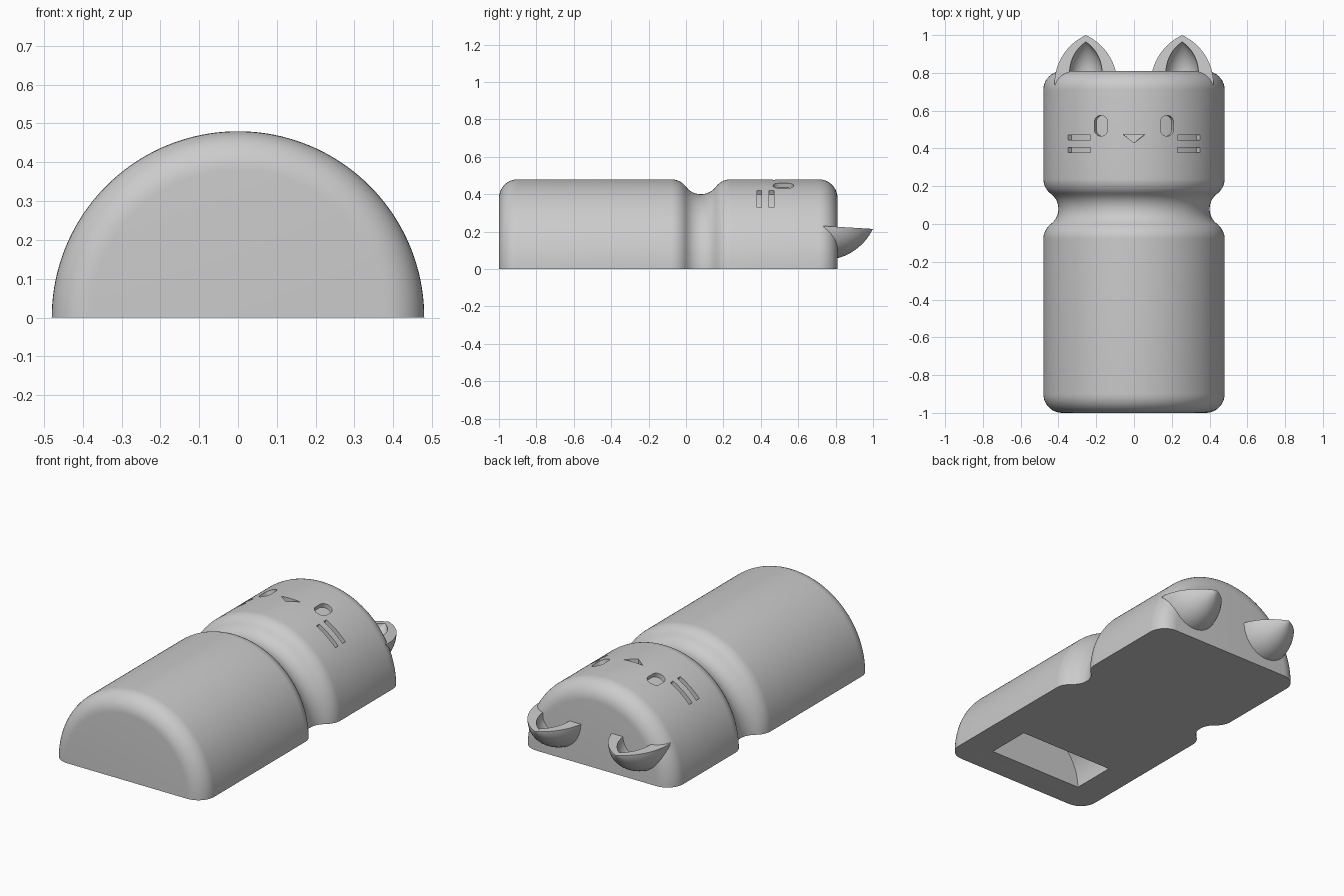
import bpy, bmesh
from math import pi, sin, cos, asin, atan2, hypot, radians
from mathutils import Matrix

if "Cube" in bpy.data.objects:
    bpy.data.objects.remove(bpy.data.objects["Cube"])

COLOR = (0.6, 0.6, 0.6, 1)
grey = bpy.data.materials.new("plain grey")
grey.use_nodes = True
grey.diffuse_color = COLOR
grey.node_tree.nodes["Principled BSDF"].inputs["Base Color"].default_value = COLOR


def make_object(name, bm):
    bmesh.ops.recalc_face_normals(bm, faces=bm.faces)
    mesh = bpy.data.meshes.new(name)
    bm.to_mesh(mesh)
    bm.free()
    mesh.materials.append(grey)
    obj = bpy.data.objects.new(name, mesh)
    bpy.context.collection.objects.link(obj)
    return obj


def arc(y, r, radius, start, end, steps=10):
    """Points (y, r) on a circular arc, angles in degrees."""
    angles = [radians(start + (end - start) * i / steps) for i in range(steps + 1)]
    return [(y + radius * cos(a), r + radius * sin(a)) for a in angles]


def revolve(name, profile, angle, steps, matrix=Matrix()):
    """Turn a (y, r) profile about the y axis and close any open side."""
    bm = bmesh.new()
    verts = [bm.verts.new((r, y, 0)) for y, r in profile]
    edges = [bm.edges.new(pair) for pair in zip(verts, verts[1:])]
    bmesh.ops.spin(bm, geom=verts + edges, cent=(0, 0, 0), axis=(0, 1, 0),
                   angle=angle, steps=steps)
    bmesh.ops.remove_doubles(bm, verts=bm.verts, dist=0.0002)
    rim = [e for e in bm.edges if e.is_boundary]
    if rim:
        bmesh.ops.holes_fill(bm, edges=rim, sides=0)
    bm.transform(matrix)
    return make_object(name, bm)


def radial_cutter(name, outline, inner=0.455, outer=0.52):
    """Prism pointing out from the y axis; outline is (x, y) seen from above."""
    bm = bmesh.new()
    n = len(outline)
    rings = []
    for radius in (inner, outer):
        angles = [(asin(x / 0.48), y) for x, y in outline]
        rings.append([bm.verts.new((radius * sin(a), y, radius * cos(a)))
                      for a, y in angles])
    low, high = rings
    for i in range(n):
        j = (i + 1) % n
        bm.faces.new((low[i], low[j], high[j], high[i]))
    for ring in rings:
        if n == 3:
            bm.faces.new(ring)
        else:
            for i in range(n // 2 - 1):
                bm.faces.new((ring[i], ring[i + 1], ring[n - 2 - i], ring[n - 1 - i]))
    return make_object(name, bm)


def cut(target, cutter):
    cutter.hide_render = True
    mod = target.modifiers.new("cut", 'BOOLEAN')
    mod.operation = 'DIFFERENCE'
    mod.solver = 'EXACT'
    mod.object = cutter
    bpy.context.view_layer.objects.active = target
    bpy.ops.object.modifier_apply(modifier=mod.name)
    bpy.data.objects.remove(cutter)


def smooth(obj):
    bpy.ops.object.select_all(action='DESELECT')
    obj.select_set(True)
    bpy.context.view_layer.objects.active = obj
    bpy.ops.object.shade_smooth_by_angle(angle=radians(35))


# Half-round body with filleted ends and a waist groove
TANGENT = 36.87
profile = [(-1, 0)]
profile += arc(-0.9, 0.38, 0.1, 180, 90)
profile += arc(-0.08, 0.38, 0.1, 90, TANGENT)
profile += arc(0.08, 0.5, 0.1, 180 + TANGENT, 360 - TANGENT)[1:]
profile += arc(0.24, 0.38, 0.1, 180 - TANGENT, 90)[1:]
profile += arc(0.71, 0.38, 0.1, 90, 0)
profile += [(0.81, 0)]
body = revolve("body", profile, -pi, 80)

# Half-round pocket in the underside
pocket = [(-0.83, 0), (-0.83, 0.3), (-0.57, 0.3), (-0.57, 0)]
cut(body, revolve("pocket_cutter", pocket, 2 * pi, 96))

# Engraved nose
cut(body, radial_cutter("nose_cutter", [(-0.06, 0.475), (0, 0.43), (0.06, 0.475)]))

for side in (-1, 1):
    # Engraved capsule eyes
    eye = []
    for i in range(32):
        a = pi * (2 * i + 1) / 32
        eye.append((side * 0.175 + 0.035 * cos(a),
                    0.52 + 0.035 * sin(a) + (0.02 if sin(a) > 0 else -0.02)))
    cut(body, radial_cutter("eye_cutter", eye))

    # Engraved curved whiskers
    for y in (0.392, 0.457):
        xs = [side * (0.23 + 0.12 * i / 8) for i in range(9)]
        strip = [(x, y - 0.013) for x in xs] + [(x, y + 0.013) for x in reversed(xs)]
        cut(body, radial_cutter("whisker_cutter", strip))
smooth(body)


def ogive(y, r, tip):
    """Pointed arch profile whose arc is centred at (y, r)."""
    start = atan2(-r, tip - y)
    points = arc(y, r, hypot(tip - y, r), start * 180 / pi, 90, 16)
    points[0] = (tip, 0)
    return points


# Pointed, hollowed half-bowl ears
for side, label in ((-1, "right"), (1, "left")):
    place = (Matrix.Translation((side * 0.255, 0.81, 0.226))
             @ Matrix.Rotation(radians(-3.4), 4, 'X')
             @ Matrix.Diagonal((1, 1, 1.08, 1))
             @ Matrix.Translation((0, -0.81, 0)))
    ear = revolve(label + "_ear", ogive(0.74, -0.12, 1.0) + [(0.7, 0.14), (0.7, 0)],
                  pi, 40, place)
    hollow = ogive(0.8, -0.115, 0.965) + [(0.76, 0.08), (0.76, 0)]
    cut(ear, revolve("hollow_cutter", hollow, 2 * pi, 64, place))
    smooth(ear)
